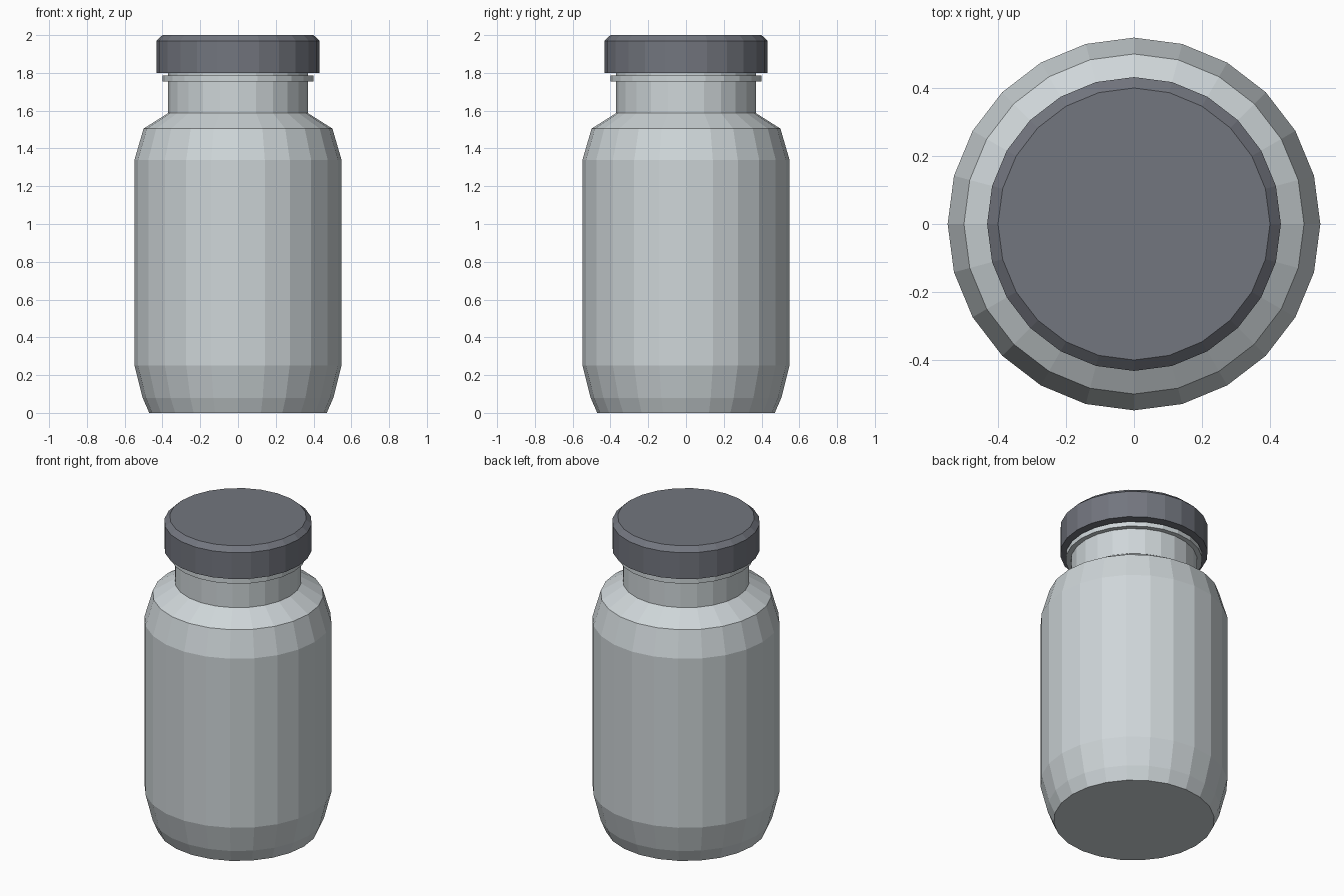
import bpy, bmesh
from math import cos, sin, tau

if "Cube" in bpy.data.objects:
    bpy.data.objects.remove(bpy.data.objects["Cube"])

SIDES = 24


def material(name, colour):
    mat = bpy.data.materials.new(name)
    mat.diffuse_color = (*colour, 1)
    mat.use_nodes = True
    mat.node_tree.nodes["Principled BSDF"].inputs["Base Color"].default_value = mat.diffuse_color
    return mat


def lathe(name, profile, mat):
    """Revolve (radius, z) points around z, closing both ends with flat caps."""
    bm = bmesh.new()
    rings = [[bm.verts.new((r * cos(tau * i / SIDES), r * sin(tau * i / SIDES), z))
              for i in range(SIDES)] for r, z in profile]
    for low, high in zip(rings, rings[1:]):
        for i in range(SIDES):
            j = (i + 1) % SIDES
            bm.faces.new((low[i], low[j], high[j], high[i]))
    bm.faces.new(rings[0][::-1])
    bm.faces.new(rings[-1])
    mesh = bpy.data.meshes.new(name)
    bm.to_mesh(mesh)
    bm.free()
    mesh.materials.append(mat)
    obj = bpy.data.objects.new(name, mesh)
    bpy.context.collection.objects.link(obj)
    return obj


glass = material("pale_glass", (0.62, 0.67, 0.69))
dark = material("dark_lid", (0.17, 0.18, 0.21))

# Bottle: rounded base, straight wall, shoulder, neck, collar, mouth inside the lid
lathe("bottle", [(0.47, 0), (0.505, 0.08), (0.548, 0.25), (0.548, 1.34),
                 (0.50, 1.505), (0.37, 1.587), (0.37, 1.755), (0.40, 1.755),
                 (0.40, 1.785), (0.37, 1.785), (0.37, 1.81)], glass)

# Lid with a chamfered top edge
lathe("lid", [(0.432, 1.80), (0.432, 1.97), (0.40, 2.0)], dark)
